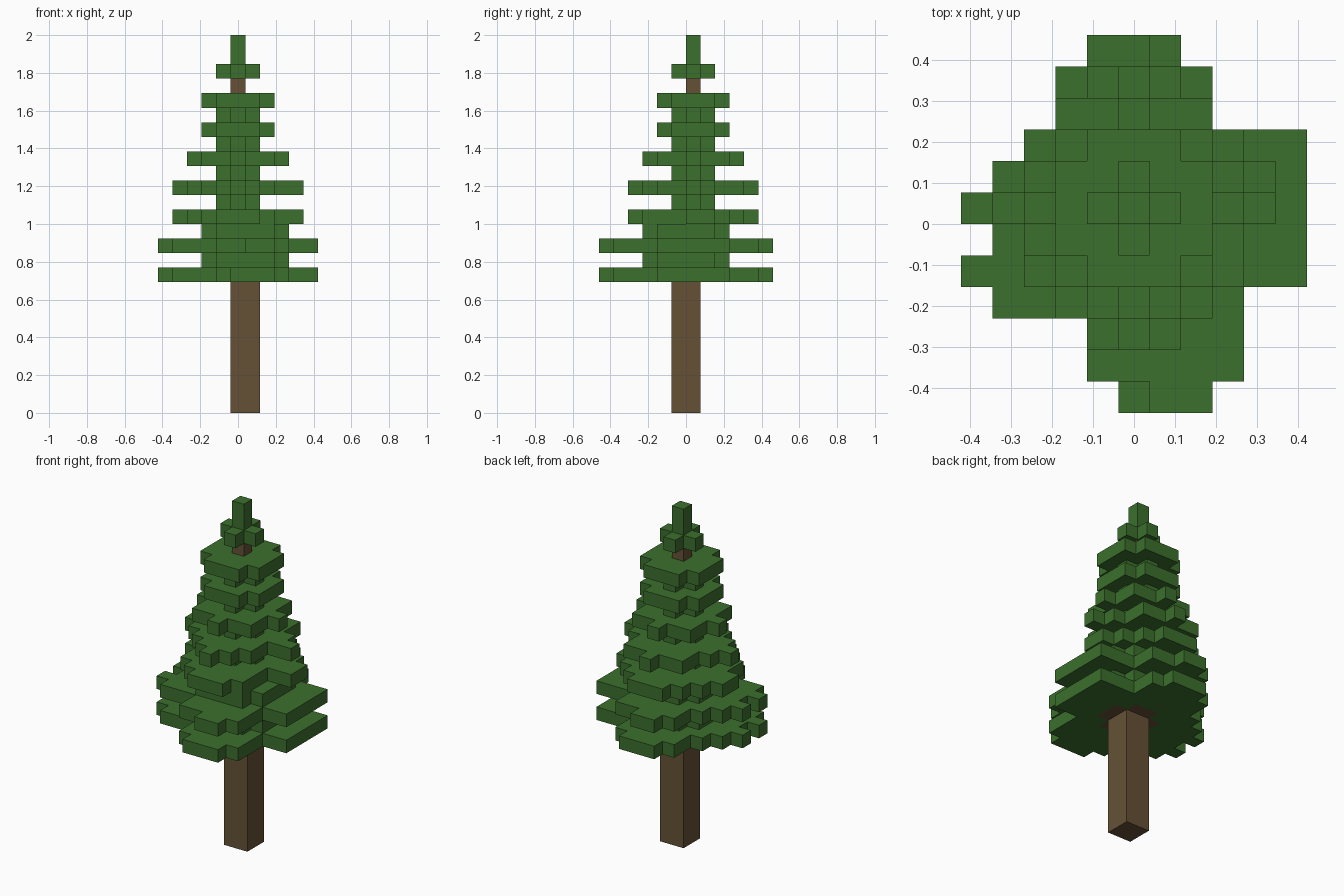
import bpy, bmesh, math
from mathutils import Vector

if "Cube" in bpy.data.objects:
    bpy.data.objects.remove(bpy.data.objects["Cube"])

S = 2 / 26  # edge of one block


def material(name, color):
    m = bpy.data.materials.new(name)
    m.use_nodes = True
    m.diffuse_color = (*color, 1)
    m.node_tree.nodes["Principled BSDF"].inputs["Base Color"].default_value = (*color, 1)
    return m


green = material("needle_green", (0.045, 0.162, 0.026))
brown = material("bark_brown", (0.130, 0.083, 0.036))


def layer(z, first_row, spans):
    """Blocks of one layer: each span is the (left, right) column of a row."""
    return {(x, first_row + i, z) for i, (a, b) in enumerate(spans) for x in range(a, b + 1)}


def box(x0, x1, y0, y1, z0, z1):
    return {(x, y, z) for x in range(x0, x1 + 1)
            for y in range(y0, y1 + 1) for z in range(z0, z1 + 1)}


def trim_corners(cells):
    xs, ys = [c[0] for c in cells], [c[1] for c in cells]
    return {c for c in cells
            if not (c[0] in (min(xs), max(xs)) and c[1] in (min(ys), max(ys)))}


parts = {}

# Trunk: thick lower post with short arms under the branches, thin upper stem
parts["trunk"] = (box(0, 1, -1, 0, 0, 9) | box(-1, 2, -1, 0, 9, 9)
                  | box(0, 1, -2, 1, 9, 9), brown)
parts["upper_stem"] = (box(0, 0, 0, 0, 22, 22), brown)

# Wide bottom tiers
skirt = [(-1, 3), (-1, 3), (-4, 3), (-5, 5), (-4, 5), (-5, 5),
         (-4, 5), (-3, 5), (-2, 2), (-2, 2)]
parts["tier_1"] = (layer(9, -6, [(0, 2)] + skirt + [(-1, 1)]), green)
parts["tier_2"] = (layer(11, -6, [(1, 2)] + skirt + [(-1, 0)]), green)

# Middle tiers
parts["tier_3"] = (layer(13, -4, [(-1, 1), (-2, 2), (-3, 2), (-3, 2), (-4, 4),
                                  (-4, 4), (-3, 3), (-2, 2), (-1, 1)]), green)
parts["tier_4"] = (layer(15, -4, [(0, 0), (-1, 1), (-2, 2), (-3, 2), (-4, 4),
                                  (-3, 3), (-2, 2), (-2, 2), (0, 0)]), green)
parts["tier_5"] = (box(-2, 2, -2, 2, 17, 17) | box(-3, 3, 0, 0, 17, 17)
                   | box(0, 0, -3, 3, 17, 17), green)

# Upper tiers, top cross and tip
for name, z in (("tier_6", 19), ("tier_7", 21)):
    parts[name] = (trim_corners(box(-2, 2, -2, 2, z, z)), green)
parts["top_cross"] = (trim_corners(box(-1, 1, -1, 1, 23, 23)), green)
parts["tip"] = (box(0, 0, 0, 0, 24, 25), green)

# Narrow foliage between the tiers
for i, z in enumerate((10, 12)):
    parts[f"lower_core_{i + 1}"] = (trim_corners(box(-2, 3, -3, 2, z, z)), green)
for i, z in enumerate((14, 16, 18, 20)):
    parts[f"upper_core_{i + 1}"] = (trim_corners(box(-1, 1, -1, 1, z, z)), green)

# Bark takes the place of foliage where both claim a block
bark = parts["trunk"][0]
solid = set().union(*(cells for cells, _ in parts.values()))

for name, (cells, mat) in parts.items():
    if mat is green:
        cells = cells - bark
    bm = bmesh.new()
    for c in cells:
        center = Vector((c[0], c[1] + 0.5, c[2] + 0.5))
        for axis in range(3):
            for sign in (-1, 1):
                n = Vector((0, 0, 0))
                n[axis] = sign
                if tuple(int(v + d) for v, d in zip(c, n)) in solid:
                    continue  # covered by a neighbouring block
                u = Vector((0, 0, 0))
                u[(axis + 1) % 3] = 0.5
                v = n.cross(u)
                mid = center + n / 2
                bm.faces.new([bm.verts.new((mid + p) * S)
                              for p in (-u - v, u - v, u + v, v - u)])
    bmesh.ops.remove_doubles(bm, verts=bm.verts, dist=S / 100)
    bmesh.ops.dissolve_limit(bm, angle_limit=math.radians(1),
                             verts=bm.verts, edges=bm.edges)
    mesh = bpy.data.meshes.new(name)
    bm.to_mesh(mesh)
    bm.free()
    mesh.materials.append(mat)
    bpy.context.collection.objects.link(bpy.data.objects.new(name, mesh))
